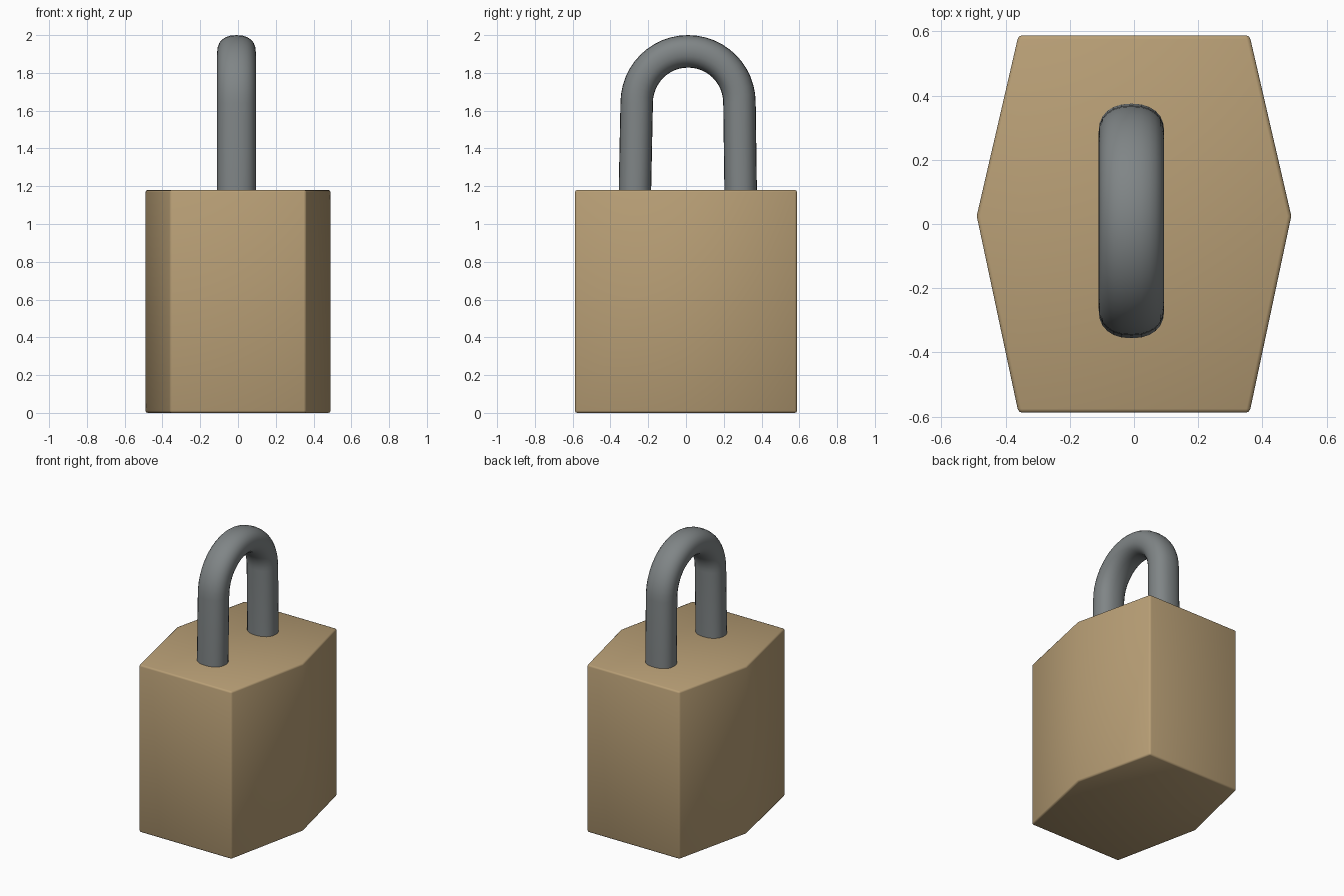
import bpy, bmesh, math
from mathutils import Vector

if "Cube" in bpy.data.objects:
    bpy.data.objects.remove(bpy.data.objects["Cube"])


def material(name, rgb):
    m = bpy.data.materials.new(name)
    m.diffuse_color = (*rgb, 1)
    m.use_nodes = True
    m.node_tree.nodes["Principled BSDF"].inputs["Base Color"].default_value = m.diffuse_color
    return m


def finish(name, bm, mat):
    bmesh.ops.recalc_face_normals(bm, faces=bm.faces)
    me = bpy.data.meshes.new(name)
    bm.to_mesh(me)
    bm.free()
    me.materials.append(mat)
    ob = bpy.data.objects.new(name, me)
    bpy.context.collection.objects.link(ob)
    bpy.context.view_layer.objects.active = ob
    ob.select_set(True)
    bpy.ops.object.shade_smooth_by_angle(angle=math.radians(50))
    ob.select_set(False)
    return ob


brass = material("tan brass", (0.48, 0.345, 0.18))
steel = material("grey steel", (0.215, 0.235, 0.24))

# Lock body: six-sided prism with a fine bevel
half = [(0.36, -0.588), (0.49, 0.025), (0.36, 0.588)]
outline = half + [(-x, y) for x, y in reversed(half)]
bm = bmesh.new()
base = bm.faces.new([bm.verts.new((x, y, 0)) for x, y in outline])
top = bmesh.ops.extrude_face_region(bm, geom=[base], use_keep_orig=True)["geom"]
bmesh.ops.translate(bm, vec=(0, 0, 1.18), verts=[g for g in top if isinstance(g, bmesh.types.BMVert)])
bmesh.ops.recalc_face_normals(bm, faces=bm.faces)
edges = [e for e in bm.edges if e.calc_face_angle(0) > math.radians(60)]
bmesh.ops.bevel(bm, geom=edges, offset=0.012, segments=2, profile=0.5, affect='EDGES')
finish("lock_body", bm, brass)

# Shackle: rounded oval section swept along a U path
CX, CY, R, Z0 = -0.008, 0.011, 0.272, 1.642
path = [(CY - 0.281, 1.1, math.pi), (CY - 0.281, 1.2, math.pi)]
for i in range(25):
    a = math.pi * (1 - i / 24)
    path.append((CY + R * math.cos(a), Z0 + R * math.sin(a), a))
path += [(CY + 0.278, 1.2, 0), (CY + 0.278, 1.1, 0)]


def power(v, p):
    return math.copysign(abs(v) ** p, v)


bm = bmesh.new()
N = 24
rings = []
for y, z, a in path:
    out = Vector((0, math.cos(a), math.sin(a)))
    ring = []
    for k in range(N):
        t = 2 * math.pi * k / N
        p = Vector((CX + 0.102 * power(math.cos(t), 0.88), y, z))
        ring.append(bm.verts.new(p + out * 0.086 * power(math.sin(t), 0.88)))
    rings.append(ring)
for r, s in zip(rings, rings[1:]):
    for k in range(N):
        j = (k + 1) % N
        bm.faces.new((r[k], r[j], s[j], s[k]))
bm.faces.new(rings[0])
bm.faces.new(rings[-1])
finish("shackle", bm, steel)
